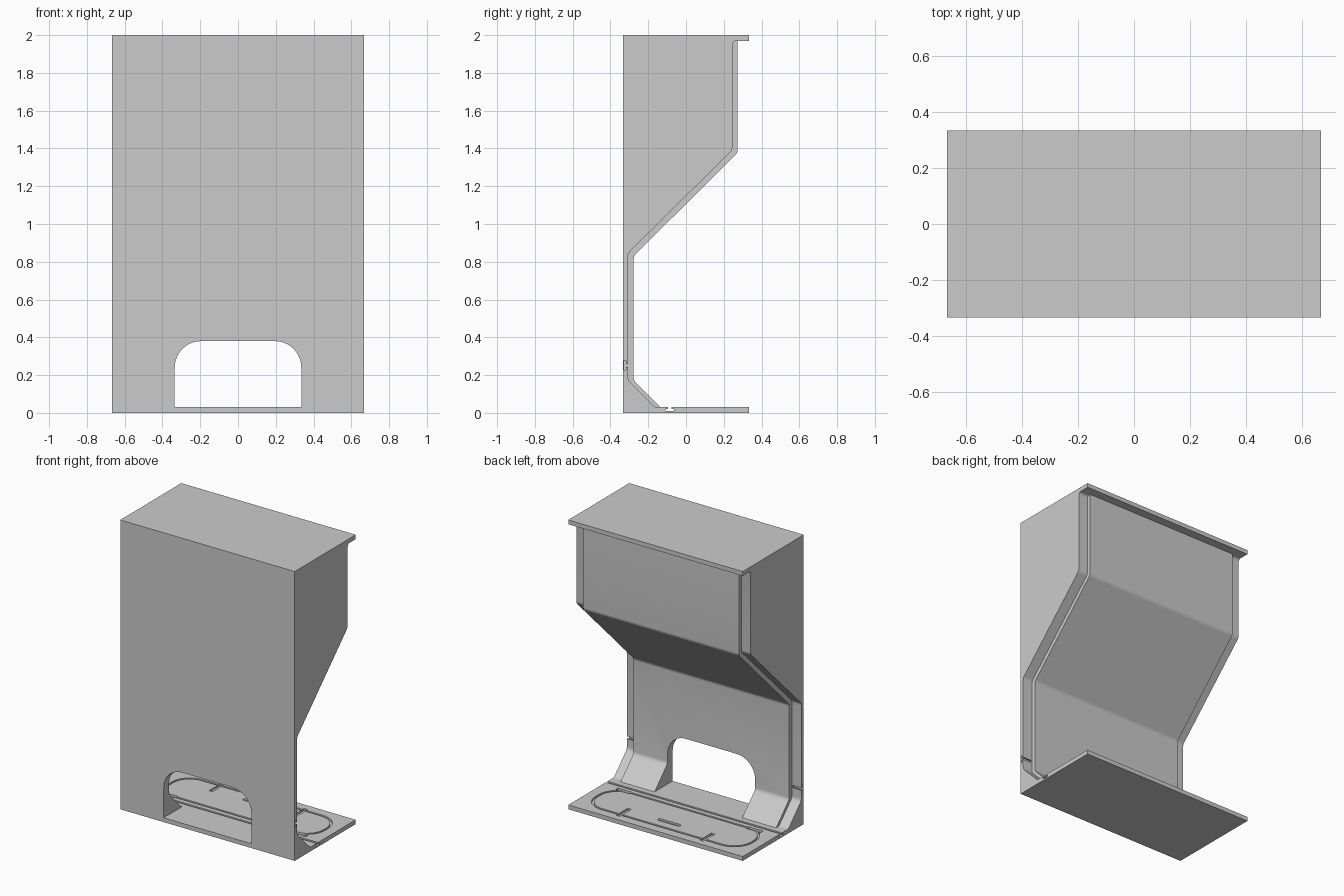
import bpy, bmesh, math
from mathutils import Vector

if "Cube" in bpy.data.objects:
    bpy.data.objects.remove(bpy.data.objects["Cube"])


def fillet(points, segs=4):
    """Points are (u, v) or (u, v, radius); rounds the corners with a radius."""
    out = []
    n = len(points)
    for i, p in enumerate(points):
        c = Vector(p[:2])
        if len(p) < 3:
            out.append(c)
            continue
        a = (Vector(points[i - 1][:2]) - c).normalized()
        b = (Vector(points[(i + 1) % n][:2]) - c).normalized()
        half = a.angle(b) / 2
        mid = c + (a + b).normalized() * (p[2] / math.sin(half))
        t = p[2] / math.tan(half)
        s, e = c + a * t - mid, c + b * t - mid
        turn = s.angle_signed(e)
        for k in range(segs + 1):
            ang = -turn * k / segs
            out.append(mid + Vector((s.x * math.cos(ang) - s.y * math.sin(ang),
                                     s.x * math.sin(ang) + s.y * math.cos(ang))))
    return out


def prism(name, pts, axis, lo, hi, hole=None):
    """Extrudes a 2D outline along an axis; an optional inner outline makes a ring."""
    def place(p, h):
        return {'X': (h, p[0], p[1]), 'Y': (p[0], h, p[1]), 'Z': (p[0], p[1], h)}[axis]
    bm = bmesh.new()
    loops = [[[bm.verts.new(place(p, h)) for p in o] for h in (lo, hi)]
             for o in ([pts, hole] if hole else [pts])]
    n = len(pts)
    for low, high in loops:
        for i in range(len(low)):
            j = (i + 1) % len(low)
            bm.faces.new((low[i], low[j], high[j], high[i]))
    for side in (0, 1):
        if hole:
            a, b = loops[0][side], loops[1][side]
            for i in range(n):
                j = (i + 1) % n
                bm.faces.new((a[i], a[j], b[j], b[i]))
        else:
            bm.faces.new(loops[0][side])
    bmesh.ops.recalc_face_normals(bm, faces=bm.faces)
    me = bpy.data.meshes.new(name)
    bm.to_mesh(me)
    bm.free()
    ob = bpy.data.objects.new(name, me)
    bpy.context.collection.objects.link(ob)
    return ob


def box(name, x0, x1, y0, y1, z0, z1):
    return prism(name, [(x0, y0), (x1, y0), (x1, y1), (x0, y1)], 'Z', z0, z1)


def combine(target, tool, op):
    m = target.modifiers.new("bool", 'BOOLEAN')
    m.operation, m.solver, m.object = op, 'EXACT', tool
    bpy.context.view_layer.objects.active = target
    bpy.ops.object.modifier_apply(modifier=m.name)
    bpy.data.objects.remove(tool, do_unlink=True)


W, D, T = 0.667, 0.333, 0.03

# Housing: full-width side profile including base and top plates
body = prism("housing", fillet([
    (-D, 0), (D, 0), (D, T), (-0.165, T, 0.03), (-0.307, 0.172, 0.04), (-0.307, 0.845, 0.04),
    (0.246, 1.392, 0.04), (0.246, 2 - T, 0.02), (D, 2 - T), (D, 2), (-D, 2)]), 'X', -W, W)

# Raised back panel between the two side strips
panel = prism("back_panel", fillet([
    (-0.32, 0.015), (-0.12, 0.015), (-0.277, 0.172, 0.04), (-0.277, 0.83, 0.04),
    (0.273, 1.377, 0.04), (0.273, 1.985), (-0.25, 1.985), (-0.32, 1.0)]), 'X', -0.595, 0.595)
combine(body, panel, 'UNION')

# Arched opening through the front
cut = prism("arch_cut", fillet([
    (-0.335, T), (0.335, T), (0.335, 0.38, 0.14), (-0.335, 0.38, 0.14)], 10), 'Y', -0.5, 0.5)
combine(body, cut, 'DIFFERENCE')

# T-slot across the base
y = -0.086
slot = prism("base_slot", [
    (y - .022, .01), (y + .022, .01), (y + .022, .021), (y + .008, .021),
    (y + .008, .06), (y - .008, .06), (y - .008, .021), (y - .022, .021)], 'X', -1, 1)
combine(body, slot, 'DIFFERENCE')

# T-slots in the side strips
z = 0.252
for x0, x1 in ((-0.7, -0.6), (0.6, 0.7)):
    slot = prism("side_slot", [
        (-.328, z - .026), (-.328, z + .026), (-.317, z + .026), (-.317, z + .008),
        (-.27, z + .008), (-.27, z - .008), (-.317, z - .008), (-.317, z - .026)], 'X', x0, x1)
    combine(body, slot, 'DIFFERENCE')


def rounded(x, y0, y1, r):
    return fillet([(-x, y0, r), (x, y0, r), (x, y1, r), (-x, y1, r)], 8)


# Lid seam, latch slots and finger groove in the base plate
seam = prism("seam_cut", rounded(0.6, -0.045, 0.27, 0.14), 'Z', 0.018, 0.06,
             rounded(0.585, -0.03, 0.255, 0.125))
combine(body, seam, 'DIFFERENCE')
for s in (-1, 1):
    combine(body, box("latch_cut", s * .32 - .014, s * .32 + .014, 0.16, 0.285, 0.016, 0.06), 'DIFFERENCE')
    combine(body, box("hinge_cut", s * .5 - .055, s * .5 + .055, -0.05, -0.022, 0.015, 0.06), 'DIFFERENCE')
combine(body, prism("finger_cut", rounded(0.085, 0.168, 0.196, 0.013), 'Z', 0.017, 0.06), 'DIFFERENCE')

# Smooth the rounded folds, keep the hard edges
bpy.ops.object.select_all(action='DESELECT')
body.select_set(True)
bpy.context.view_layer.objects.active = body
bpy.ops.object.shade_smooth_by_angle(angle=math.radians(20))
